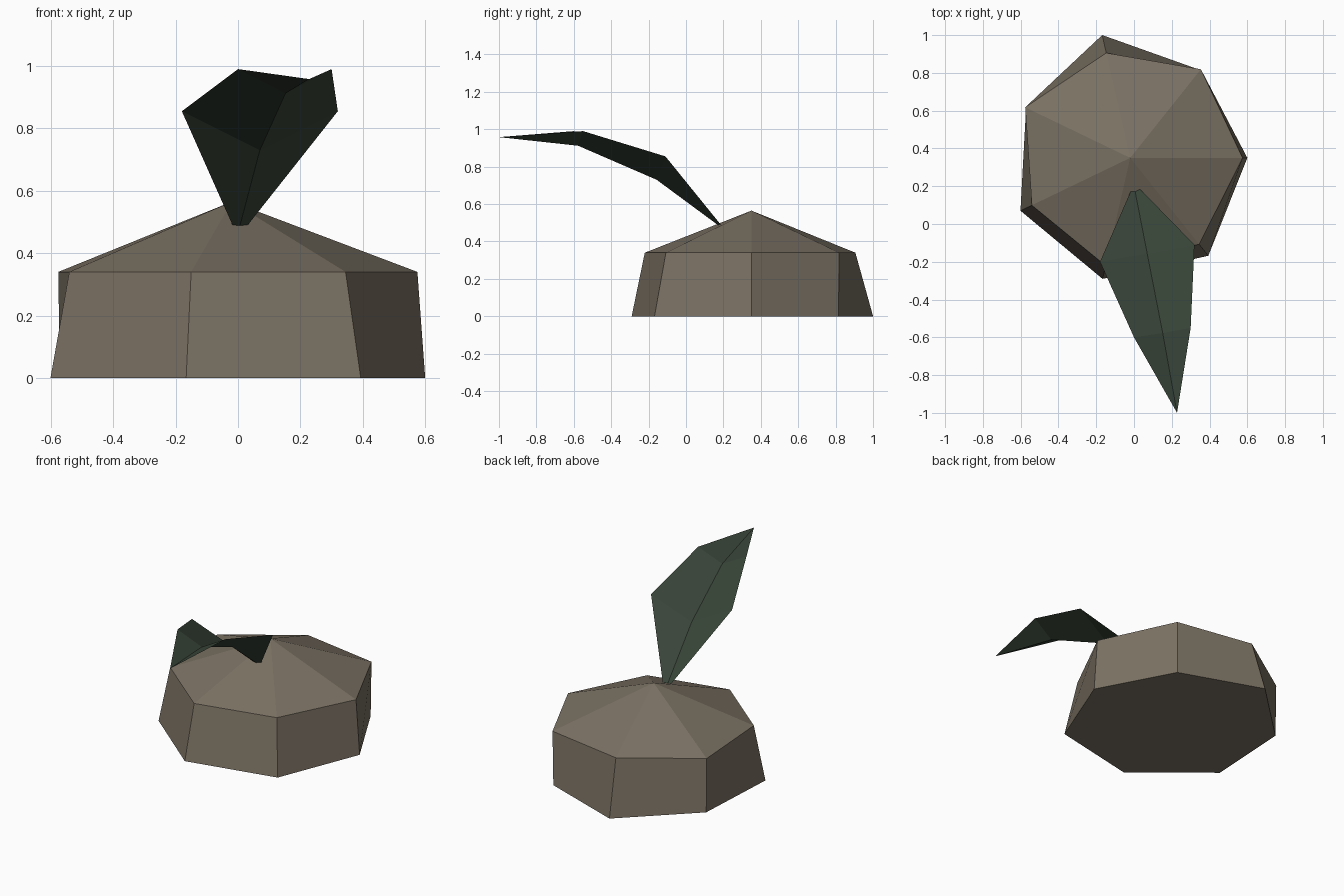
import bpy, bmesh, math

if "Cube" in bpy.data.objects:
    bpy.data.objects.remove(bpy.data.objects["Cube"])


def material(name, rgb):
    mat = bpy.data.materials.new(name)
    mat.diffuse_color = (*rgb, 1)
    mat.use_nodes = True
    mat.node_tree.nodes["Principled BSDF"].inputs["Base Color"].default_value = mat.diffuse_color
    return mat


def finish(name, bm, mat):
    mesh = bpy.data.meshes.new(name)
    bm.to_mesh(mesh)
    bm.free()
    mesh.materials.append(mat)
    obj = bpy.data.objects.new(name, mesh)
    bpy.context.collection.objects.link(obj)
    return obj


stone = material("warm grey stone", (0.195, 0.165, 0.125))
green = material("dark green", (0.042, 0.061, 0.042))

# Stone: uneven seven-sided drum with a pointed cap
CX, CY = -0.02, 0.35
bm = bmesh.new()


def ring(radii, z):
    verts = []
    for i, r in enumerate(radii):
        a = math.tau * i / len(radii)
        verts.append(bm.verts.new((CX + r * math.cos(a), CY + r * math.sin(a), z)))
    return verts


base = ring([0.62, 0.595, 0.667, 0.612, 0.645, 0.657, 0.663], 0)
rim = ring([0.595, 0.60, 0.57, 0.617, 0.578, 0.585, 0.585], 0.34)
apex = bm.verts.new((CX, CY, 0.565))
bm.faces.new(base[::-1])
for i in range(7):
    j = (i + 1) % 7
    bm.faces.new((base[i], base[j], rim[j], rim[i]))
    bm.faces.new((rim[i], rim[j], apex))
finish("stone", bm, stone)

# Leaf: folded sheet of left edge, midrib and right edge, closing in a tip
bm = bmesh.new()
sections = [
    [(-0.018, 0.172, 0.491), (0.006, 0.172, 0.487), (0.032, 0.185, 0.491)],
    [(-0.18, -0.20, 0.855), (0.07, -0.157, 0.73), (0.32, -0.11, 0.855)],
    [(0.0, -0.60, 0.99), (0.152, -0.577, 0.912), (0.30, -0.55, 0.99)],
]
rows = [[bm.verts.new(p) for p in row] for row in sections]
tip = bm.verts.new((0.228, -1.0, 0.958))
for near, far in zip(rows, rows[1:]):
    for k in range(2):
        bm.faces.new((near[k], far[k], far[k + 1], near[k + 1]))
for k in range(2):
    bm.faces.new((rows[-1][k], tip, rows[-1][k + 1]))
finish("leaf", bm, green)
